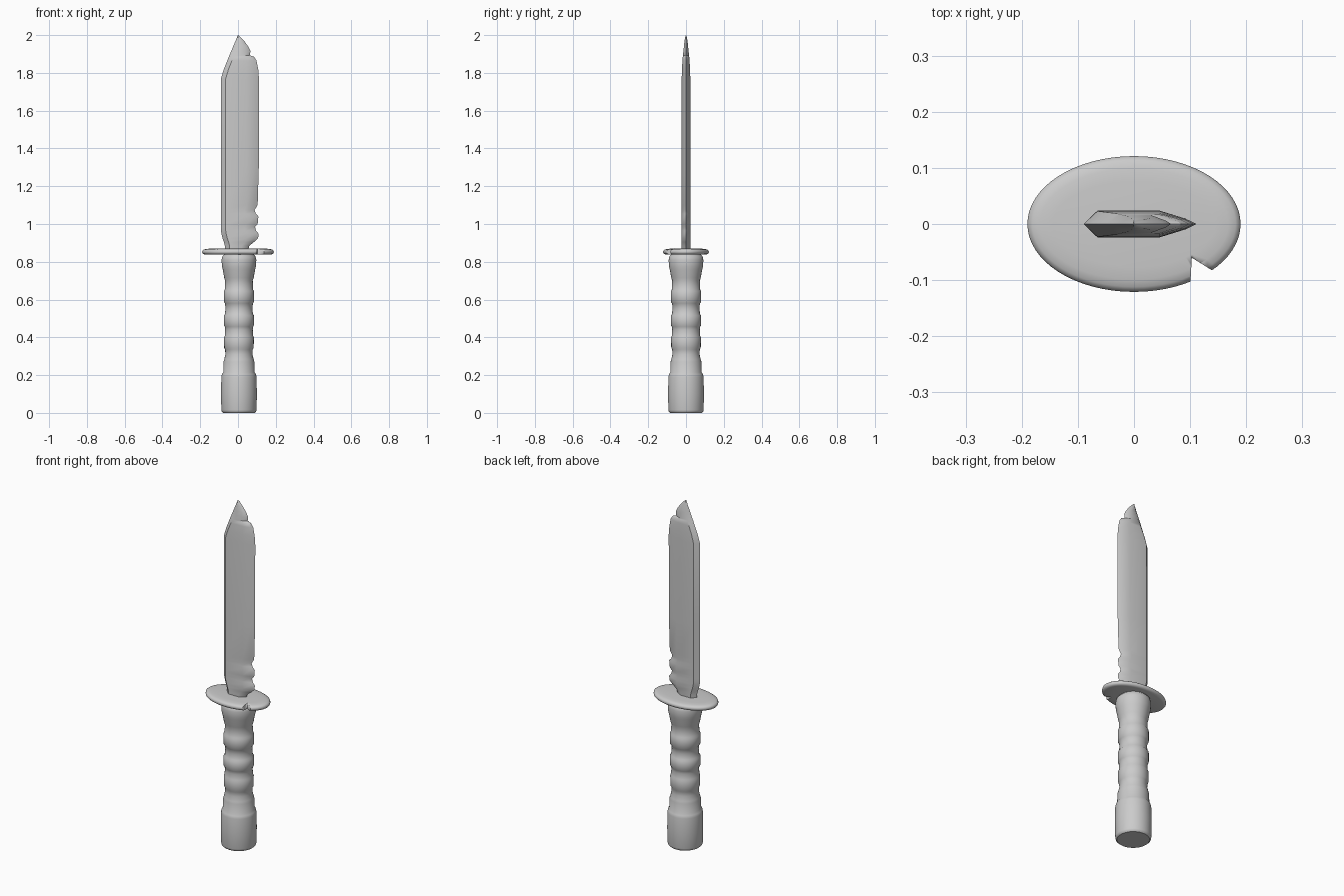
import bpy, bmesh, math

cube = bpy.data.objects.get("Cube")
if cube:
    bpy.data.objects.remove(cube, do_unlink=True)

grey = bpy.data.materials.new("plain grey")
grey.use_nodes = True
grey.diffuse_color = (0.6, 0.6, 0.6, 1)
grey.node_tree.nodes["Principled BSDF"].inputs["Base Color"].default_value = (0.6, 0.6, 0.6, 1)


def loft(name, rings, angle):
    """Skin a stack of equal-sized closed rings and cap both ends."""
    bm = bmesh.new()
    rows = [[bm.verts.new(p) for p in ring] for ring in rings]
    n = len(rows[0])
    for low, high in zip(rows, rows[1:]):
        for i in range(n):
            j = (i + 1) % n
            bm.faces.new((low[i], low[j], high[j], high[i]))
    bm.faces.new(rows[0][::-1])
    bm.faces.new(rows[-1])
    bmesh.ops.recalc_face_normals(bm, faces=bm.faces[:])
    mesh = bpy.data.meshes.new(name)
    bm.to_mesh(mesh)
    bm.free()
    mesh.materials.append(grey)
    obj = bpy.data.objects.new(name, mesh)
    bpy.context.collection.objects.link(obj)
    bpy.ops.object.select_all(action="DESELECT")
    obj.select_set(True)
    bpy.context.view_layer.objects.active = obj
    bpy.ops.object.shade_smooth_by_angle(angle=math.radians(angle))
    return obj


def ellipse(cx, a, b, z, n=48):
    turns = [2 * math.pi * i / n for i in range(n)]
    return [(cx + a * math.cos(t), b * math.sin(t), z) for t in turns]


# Grip: turned profile of (height, radius) with pommel, ribs and collar
profile = [(0, .084), (.006, .091), (.015, .093), (.1, .095), (.19, .093),
           (.205, .09), (.215, .083), (.27, .082), (.283, .078), (.31, .072),
           (.335, .073), (.345, .078), (.4, .079), (.408, .075), (.44, .073),
           (.456, .075), (.464, .08), (.515, .08), (.523, .074), (.555, .071),
           (.58, .074), (.588, .08), (.645, .08), (.653, .075), (.70, .073),
           (.715, .078), (.76, .086), (.775, .09), (.81, .092), (.828, .088),
           (.836, .08), (.845, .078)]
loft("grip", [ellipse(.005, r, r, z) for z, r in profile], 40)

# Guard: flat oval plate with a rounded rim
rim = [(.838, -.016), (.841, -.006), (.847, -.001), (.853, 0),
       (.86, -.002), (.865, -.009), (.868, -.022), (.87, -.045)]
guard = loft("guard", [ellipse(0, .19 + d, .121 + d, z, 64) for z, d in rim], 40)

# Wedge notch cut through the front edge of the guard
wedge = [(.103, -.06), (.098, -.15), (.205, -.124)]
cutter = loft("notch_cutter", [[(x, y, z) for x, y in wedge] for z in (.8, .9)], 30)
cutter.hide_render = True
cutter.hide_viewport = True
cut = guard.modifiers.new("notch", "BOOLEAN")
cut.operation = "DIFFERENCE"
cut.solver = "EXACT"
cut.object = cutter

# Blade: (height, spine edge x, cutting edge x, half thickness)
rows = [(.85, -.068, .05, .024), (.885, -.07, .06, .024), (.905, -.075, .085, .024),
        (.925, -.082, .107, .024), (.95, -.088, .108, .024), (.965, -.09, .096, .024),
        (.985, -.09, .09, .024), (1.0, -.09, .104, .024), (1.04, -.09, .108, .024),
        (1.055, -.09, .094, .024), (1.075, -.09, .088, .024), (1.1, -.09, .104, .024),
        (1.3, -.09, .11, .024), (1.77, -.09, .111, .023), (1.82, -.075, .107, .021),
        (1.865, -.057, .098, .019), (1.885, -.049, .085, .017), (1.893, -.046, .062, .016),
        (1.915, -.036, .066, .014), (1.94, -.026, .054, .011), (1.97, -.013, .032, .008),
        (1.99, -.005, .013, .004), (2, -.001, .001, .001)]


def section(z, left, right, t):
    w = right - left
    a = left + min(.025, w * .25)
    b = min(.045, right - w * .3)
    c = b + (right - b) * .72
    half = [(a, t), (b, t), (c, t * .4)]
    return ([(left, 0, z)] + [(x, -y, z) for x, y in half]
            + [(right, 0, z)] + [(x, y, z) for x, y in half[::-1]])


loft("blade", [section(*row) for row in rows], 35)
